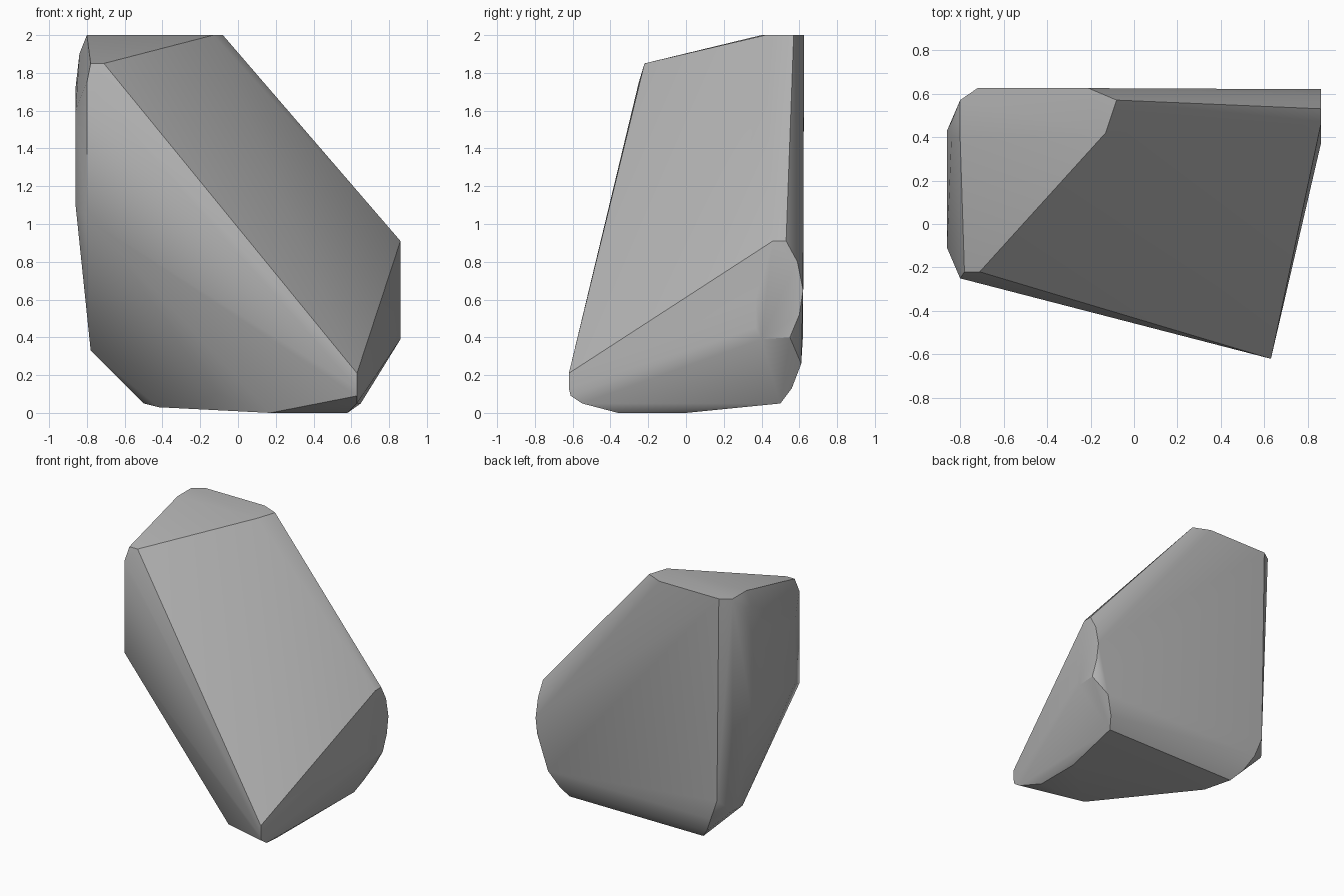
import bpy
import bmesh
from math import radians
from mathutils import Vector

# Remove the default object only
default_cube = bpy.data.objects.get("Cube")
if default_cube:
    bpy.data.objects.remove(default_cube, do_unlink=True)


def make_material(name, colour):
    material = bpy.data.materials.new(name)
    material.use_nodes = True
    material.diffuse_color = colour
    shader = next(n for n in material.node_tree.nodes if n.type == "BSDF_PRINCIPLED")
    shader.inputs["Base Color"].default_value = colour
    return material


def level(z, *corners):
    """Corners of an outline lying at one height."""
    return [Vector((x, y, z)) for x, y in corners]


def end_face(x, *profile):
    """Corners of an outline lying at one x position."""
    return [Vector((x, y, z)) for y, z in profile]


def build_hull(name, corners, material):
    """Wrap the corners in a convex skin and merge nearly flat facets."""
    bm = bmesh.new()
    for corner in corners:
        bm.verts.new(corner)
    bmesh.ops.convex_hull(bm, input=bm.verts[:])
    bmesh.ops.delete(bm, geom=[v for v in bm.verts if not v.link_faces], context="VERTS")
    bmesh.ops.dissolve_limit(bm, angle_limit=radians(2), verts=bm.verts[:], edges=bm.edges[:])
    bmesh.ops.recalc_face_normals(bm, faces=bm.faces[:])
    mesh = bpy.data.meshes.new(name)
    bm.to_mesh(mesh)
    bm.free()
    mesh.materials.append(material)
    rock = bpy.data.objects.new(name, mesh)
    bpy.context.collection.objects.link(rock)
    return rock


# Sloping crown, from its high back edge down to the front lip
crown = level(2, (-.80, .40), (-.80, .57), (-.72, .625), (-.21, .625), (-.08, .57), (-.13, .42))
front_lip = level(1.85, (-.78, -.22), (-.71, -.22))

# Flat left-hand wall with its softened upper rim and front corner
wall = end_face(-.86, (-.11, 1.1), (-.11, 1.6), (.43, 1.1), (.43, 1.72))
wall_rim = end_face(-.84, (.40, 1.9), (.47, 1.9))
front_corner = end_face(-.80, (-.25, 1.03), (-.25, 1.75))

# Narrow toe at the front
toe = end_face(.63, (-.62, .21), (-.62, .13), (-.61, .09), (-.55, .05))

# Rounded end face opposite the wall
blunt_end = end_face(.86, (.46, .91), (.53, .91), (.59, .80), (.62, .65),
                     (.60, .52), (.55, .40), (.40, .39), (.37, .45), (.37, .60))

# Underside and the rounded edge where it turns up into the back
underside = level(0, (.17, -.36), (.58, -.36), (.58, 0))
underside += level(.03, (-.42, .30))
back_edge = level(.05, (-.50, .50), (.65, .50))
back_edge += level(.13, (-.57, .56), (.69, .56))
back_edge += level(.26, (-.64, .61), (.76, .61))
back_corner = level(.33, (-.77, .53), (-.78, .42)) + level(.42, (-.70, .62))

stone = make_material("grey_stone", (.45, .45, .45, 1))
rock = build_hull("rock", crown + front_lip + wall + wall_rim + front_corner + toe
                  + blunt_end + underside + back_edge + back_corner, stone)

# Soft bevels, crisp ridges
bpy.ops.object.select_all(action="DESELECT")
rock.select_set(True)
bpy.context.view_layer.objects.active = rock
bpy.ops.object.shade_smooth_by_angle(angle=radians(30))
